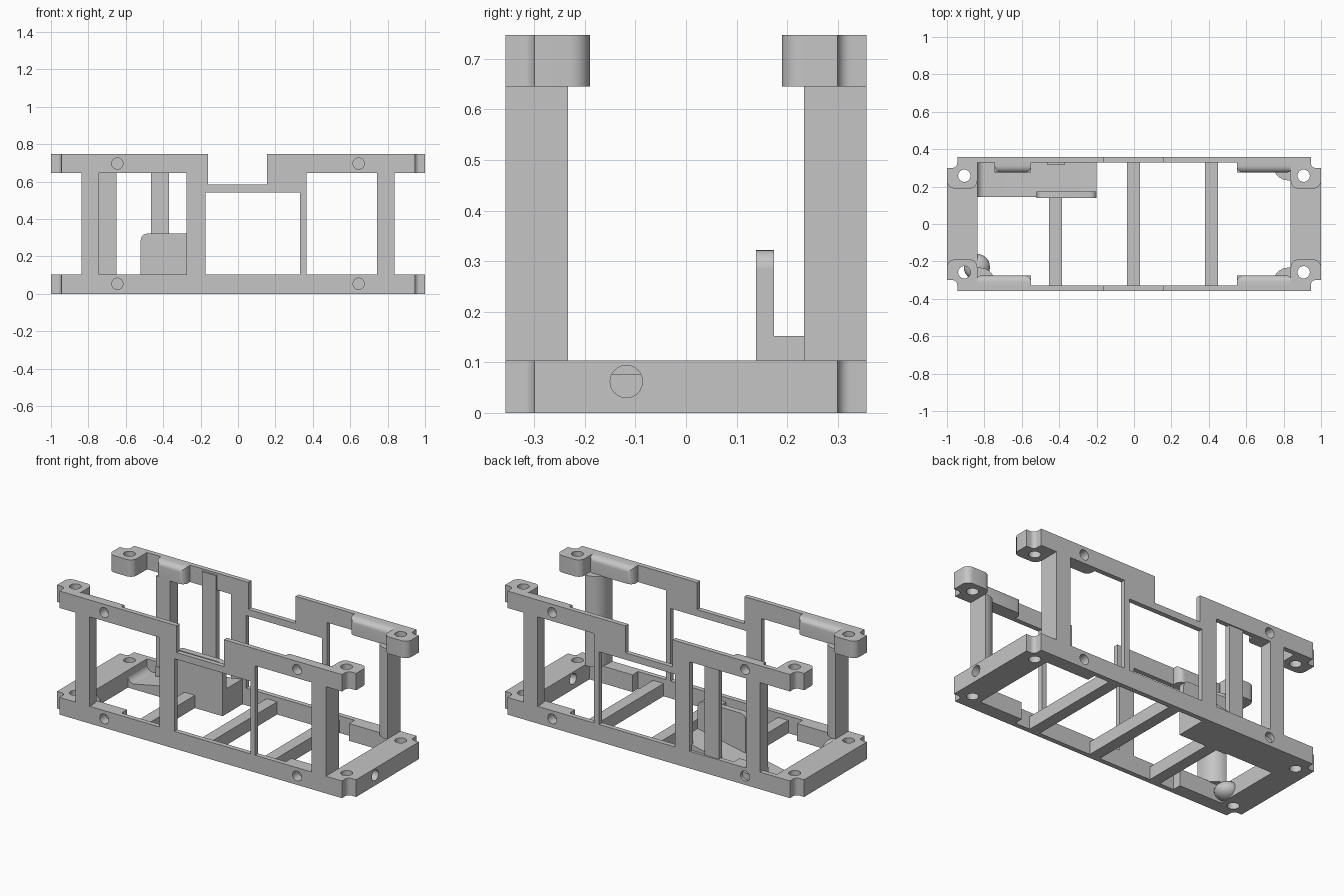
import bpy, bmesh
from math import cos, sin, radians
from mathutils import Matrix

if "Cube" in bpy.data.objects:
    bpy.data.objects.remove(bpy.data.objects["Cube"], do_unlink=True)

grey = bpy.data.materials.new("light grey")
grey.use_nodes = True
COLOUR = (0.56, 0.56, 0.56, 1)
grey.diffuse_color = COLOUR
grey.node_tree.nodes["Principled BSDF"].inputs["Base Color"].default_value = COLOUR

BASE, RAIL, TOP = 0.104, 0.645, 0.747
SIDE, WALL = 0.357, 0.328
BLOCK = 0.838


def finish(name, bm):
    bmesh.ops.recalc_face_normals(bm, faces=bm.faces[:])
    mesh = bpy.data.meshes.new(name)
    bm.to_mesh(mesh)
    bm.free()
    mesh.materials.append(grey)
    ob = bpy.data.objects.new(name, mesh)
    bpy.context.collection.objects.link(ob)
    return ob


def prism(name, pts, lo, hi, axis="z"):
    """Extrude an outline in xy (axis z) or xz (axis y)."""
    bm = bmesh.new()
    place = (lambda p, d: (p[0], p[1], d)) if axis == "z" else (lambda p, d: (p[0], d, p[1]))
    face = bm.faces.new([bm.verts.new(place(p, lo)) for p in pts])
    new = bmesh.ops.extrude_face_region(bm, geom=[face])["geom"]
    shift = (0, 0, hi - lo) if axis == "z" else (0, hi - lo, 0)
    bmesh.ops.translate(bm, vec=shift, verts=[v for v in new if isinstance(v, bmesh.types.BMVert)])
    return finish(name, bm)


def box(name, x, y, z):
    return prism(name, [(x[0], y[0]), (x[1], y[0]), (x[1], y[1]), (x[0], y[1])], z[0], z[1])


def arc(cx, cy, r, a, b, n=6):
    return [(cx + r * cos(radians(a + (b - a) * i / n)),
             cy + r * sin(radians(a + (b - a) * i / n))) for i in range(n + 1)]


def mirror(pts, sx, sy):
    return [(sx * x, sy * y) for x, y in pts]


def cylinder(axis, centre, r, depth):
    bm = bmesh.new()
    turn = {"x": Matrix.Rotation(radians(90), 4, "Y"),
            "y": Matrix.Rotation(radians(90), 4, "X"), "z": Matrix()}[axis]
    bmesh.ops.create_cone(bm, cap_ends=True, segments=32, radius1=r, radius2=r, depth=depth,
                          matrix=Matrix.Translation(centre) @ turn)
    return finish("cutter", bm)


def cut(ob, cutters):
    for c in cutters:
        mod = ob.modifiers.new("cut", "BOOLEAN")
        mod.operation, mod.solver, mod.object = "DIFFERENCE", "EXACT", c
        bpy.context.view_layer.objects.active = ob
        bpy.ops.object.modifier_apply(modifier=mod.name)
        bpy.data.objects.remove(c, do_unlink=True)


def bolt_hole(sx, sy):
    return cylinder("z", (sx * 0.907, sy * 0.258, 0.4), 0.033, 1)


def side_hole(sx, sy, z):
    return cylinder("y", (sx * 0.645, sy * 0.34, z), 0.03, 0.08)


def pad(name, x, sy, z, rounded):
    """Thicker stretch on the inside of a rail."""
    inner = 0.275
    y0, y1 = sorted((sy * inner, sy * 0.34))
    ob = box(name, x, (y0, y1), z)
    if rounded:
        bm = bmesh.new()
        bm.from_mesh(ob.data)
        edges = [e for e in bm.edges
                 if all(abs(abs(v.co.y) - inner) < 1e-4 for v in e.verts)
                 and any(v.co.z > z[0] + 0.01 for v in e.verts)]
        bmesh.ops.bevel(bm, geom=edges, offset=0.036, segments=6, profile=0.5, affect="EDGES")
        bm.to_mesh(ob.data)
        bm.free()
    return ob


CORNERS = [(sx, sy) for sx in (-1, 1) for sy in (-1, 1)]
# Concave notch shared by every outer corner
notch = [(1, 0.3)] + arc(0.97, 0.325, 0.025, 270, 180) + [(0.945, SIDE)]

# Base ring with its bolt holes, screw holes and end hole
ring = []
for sx, sy in ((1, 1), (-1, 1), (-1, -1), (1, -1)):
    part = mirror(notch, sx, sy)
    ring += part if sx * sy > 0 else part[::-1]
base = prism("base_frame", ring, 0, BASE)
opening = box("cutter", (-BLOCK, BLOCK), (-WALL, WALL), (-0.1, 0.3))
cut(base, [opening, cylinder("x", (0.92, -0.118, 0.062), 0.032, 0.4)]
    + [bolt_hole(*c) for c in CORNERS] + [side_hole(*c, 0.054) for c in CORNERS])

# Cross bars
for i, x in enumerate((-0.42, -0.003, 0.415)):
    box(f"cross_bar_{i}", (x - 0.035, x + 0.035), (-0.335, 0.335), (0, 0.077))

# Side walls: upper rails, stepped bridge and thin posts in one outline
half_wall = [(-0.945, RAIL), (-0.275, RAIL), (-0.275, 0.1), (-0.175, 0.1), (-0.175, 0.543),
             (0.332, 0.543), (0.332, 0.1), (0.365, 0.1), (0.365, RAIL), (0.945, RAIL),
             (0.945, TOP), (0.155, TOP), (0.155, 0.584), (-0.16, 0.584), (-0.16, TOP), (-0.945, TOP)]
for sy, name in ((-1, "front_wall"), (1, "back_wall")):
    lo, hi = sorted((sy * WALL, sy * SIDE))
    wall = prism(name, half_wall, lo, hi, "y")
    cut(wall, [side_hole(sx, sy, 0.697) for sx in (-1, 1)])

# Main post outline, rounded towards the inside
post = [(BLOCK, SIDE), (0.742, SIDE)] + arc(0.827, 0.318, 0.085, 180, 270, 8) + [(BLOCK, 0.233)]

for sx, sy in CORNERS:
    tag = ("front" if sy < 0 else "back") + ("_left" if sx > 0 else "_right")
    short = (sx, sy) == (-1, 1)

    # Upper corner lug
    r = 0.04
    lug = notch + [(BLOCK, SIDE)] + arc(BLOCK + r, 0.19 + r, r, 180, 270) + arc(1 - r, 0.19 + r, r, 270, 360)
    lug_ob = prism(tag + "_lug", mirror(lug, sx, sy), RAIL, TOP)
    cut(lug_ob, [bolt_hole(sx, sy)])

    # Pads behind the screw holes, upper and lower
    x = sorted((sx * 0.55, sx * (0.745 if short else 0.85)))
    cut(pad(tag + "_upper_pad", x, sy, (RAIL, TOP), True), [side_hole(sx, sy, 0.697)])
    cut(pad(tag + "_lower_pad", x, sy, (0, BASE), False), [side_hole(sx, sy, 0.054)])

    # Main posts, one of them slim and set further in
    if short:
        box(tag + "_post", (-0.745, -0.65), (0.28, SIDE), (0.1, RAIL + 0.003))
    else:
        prism(tag + "_post", mirror(post, sx, sy), 0.1, RAIL + 0.003)

# Extra rear post
box("rear_post", (-0.465, -0.37), (0.318, 0.35), (0, RAIL + 0.09))

# Sloping tray with a curved start, and an upright tab along its edge
ramp = [(-0.84, 0)] + arc(-0.8, 0.072, 0.04, 180, 270) + [(-0.2, 0.152), (-0.2, 0)]
prism("tray_ramp", ramp, 0.145, 0.34, "y")
tab = [(-0.2, 0), (-0.2, 0.287)] + arc(-0.235, 0.287, 0.035, 0, 90) + arc(-0.485, 0.287, 0.035, 90, 180) + [(-0.52, 0)]
prism("tray_tab", tab, 0.138, 0.174, "y")

# Rounded boss on the inside of the end block
bm = bmesh.new()
bmesh.ops.create_uvsphere(bm, u_segments=24, v_segments=12, radius=0.07,
                          matrix=Matrix.Translation((-0.84, -0.23, 0.052)) @ Matrix.Diagonal((1, 1, 0.73, 1)))
finish("end_boss", bm)

# Smooth the curved faces, keep edges crisp
for ob in bpy.context.scene.objects:
    ob.select_set(ob.type == "MESH")
bpy.context.view_layer.objects.active = base
bpy.ops.object.shade_smooth_by_angle(angle=radians(30))
